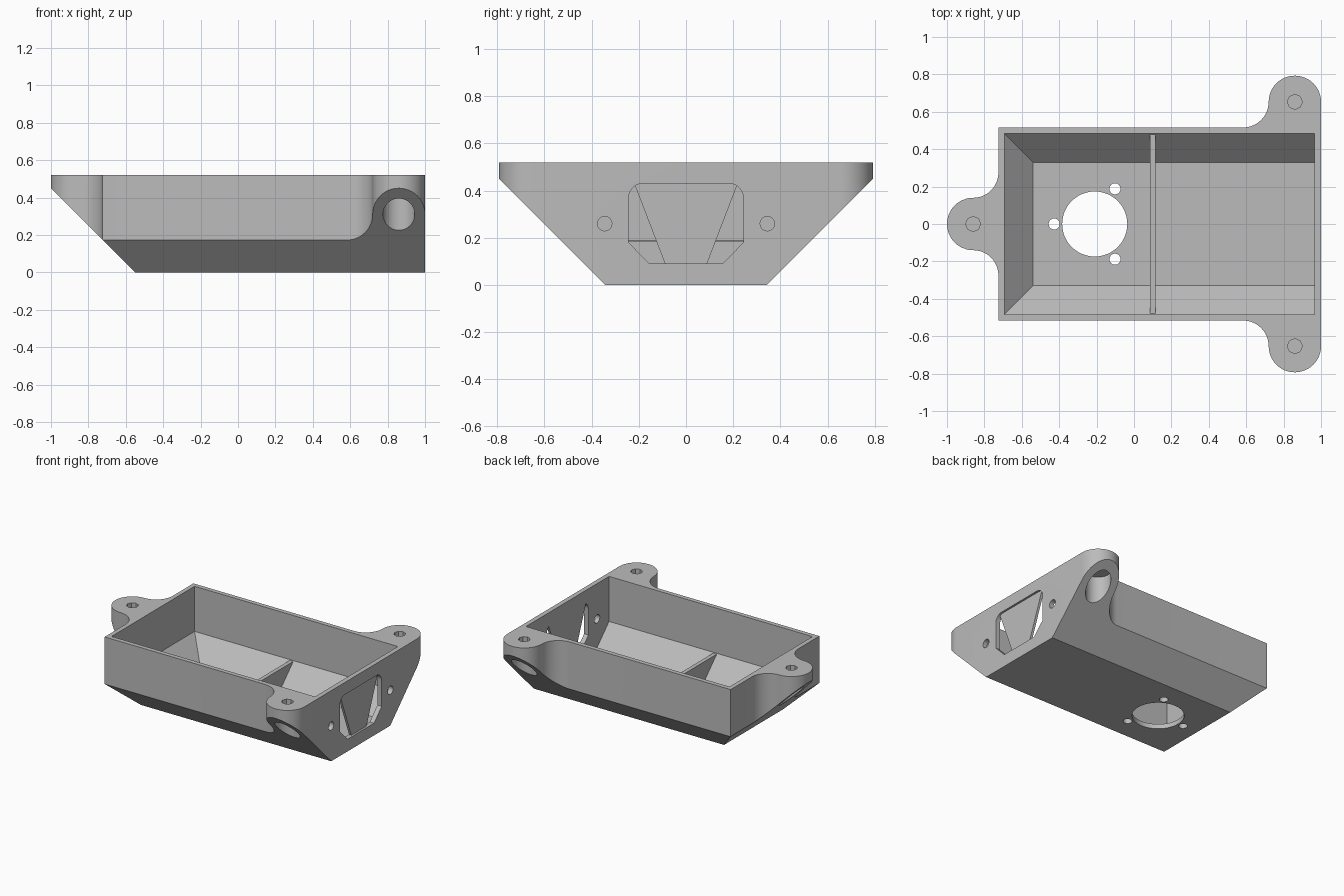
import bpy
import bmesh
from math import cos, sin, radians, pi
from mathutils import Matrix

if "Cube" in bpy.data.objects:
    bpy.data.objects.remove(bpy.data.objects["Cube"])

TOP, WALL_Y, LUG_Y, LUG_X, LUG_R = 0.52, 0.516, 0.653, 0.86, 0.14
LUGS = [(LUG_X, LUG_Y), (LUG_X, -LUG_Y), (-LUG_X, 0)]

grey = bpy.data.materials.new("plain grey")
grey.use_nodes = True
grey.diffuse_color = (0.5, 0.5, 0.5, 1)
grey.node_tree.nodes["Principled BSDF"].inputs["Base Color"].default_value = grey.diffuse_color


def finish(bm, name):
    bmesh.ops.recalc_face_normals(bm, faces=bm.faces)
    mesh = bpy.data.meshes.new(name)
    bm.to_mesh(mesh)
    bm.free()
    mesh.materials.append(grey)
    obj = bpy.data.objects.new(name, mesh)
    bpy.context.collection.objects.link(obj)
    return obj


def hull(name, levels):
    """Convex solid through stacked rectangles (x0, x1, half width, z)."""
    bm = bmesh.new()
    for x0, x1, y, z in levels:
        for p in ((x0, -y, z), (x1, -y, z), (x1, y, z), (x0, y, z)):
            bm.verts.new(p)
    bmesh.ops.convex_hull(bm, input=bm.verts)
    bmesh.ops.dissolve_limit(bm, angle_limit=0.01, verts=bm.verts, edges=bm.edges)
    return finish(bm, name)


def prism(name, points, low, high, along_x=False):
    """Extrude a flat outline along z, or a (y, z) outline along x."""
    bm = bmesh.new()
    verts = [bm.verts.new((low, *p) if along_x else (*p, low)) for p in points]
    bmesh.ops.remove_doubles(bm, verts=verts, dist=0.001)
    face = bm.faces.new([v for v in verts if v.is_valid])
    ext = bmesh.ops.extrude_face_region(bm, geom=[face])["geom"]
    d = high - low
    bmesh.ops.translate(bm, vec=(d, 0, 0) if along_x else (0, 0, d),
                        verts=[v for v in ext if isinstance(v, bmesh.types.BMVert)])
    return finish(bm, name)


def arc(cx, cy, r, start, end, n=12):
    angles = [radians(start + (end - start) * i / n) for i in range(n + 1)]
    return [(cx + r * cos(a), cy + r * sin(a)) for a in angles]


def drill(x, y, r, low, high, sides=32, along_x=False):
    pts = [(x + r * cos(2 * pi * i / sides), y + r * sin(2 * pi * i / sides)) for i in range(sides)]
    return prism("drill", pts, low, high, along_x)


def boolean(obj, tool, operation="DIFFERENCE"):
    mod = obj.modifiers.new("cut", "BOOLEAN")
    mod.operation, mod.solver, mod.object = operation, "EXACT", tool
    bpy.context.view_layer.objects.active = obj
    bpy.ops.object.modifier_apply(modifier=mod.name)
    bpy.data.objects.remove(tool)


def mirrored(half):
    return half + [(-y, z) for y, z in reversed(half)]


# Plan outline with three rounded mounting lugs blended into the walls
half = arc(-LUG_X, 0, LUG_R, 180, 90)
half += arc(-LUG_X, 0.275, 0.135, -90, 0)
half += [(-0.725, WALL_Y)]
half += arc(0.583, LUG_Y, 0.137, -90, 0)
half += arc(LUG_X, LUG_Y, LUG_R, 180, 0, 24)
outline = half + [(x, -y) for x, y in reversed(half[1:])]
tray = prism("tray_body", outline, -0.1, TOP)

# Slope the underside on three sides
boolean(tray, hull("slopes", [(-0.55, 1.2, 0.343, 0), (-1.55, 1.2, 1.343, 1)]), "INTERSECT")

# Hollow the inside
boolean(tray, hull("cavity", [(-0.54, 0.965, 0.33, 0.035), (-0.692, 0.965, 0.483, 0.188),
                              (-0.692, 0.965, 0.483, 0.7)]))

# Blind screw holes above wide bores in the lugs
for x, y in LUGS:
    boolean(tray, drill(x, y, 0.04, 0.46, 0.7, 8))
    boolean(tray, drill(x, y, 0.085, -0.2, 0.43))

# Round floor opening with three small holes around it
boolean(tray, drill(-0.21, 0, 0.174, -0.1, 0.1, 48))
for a in (60, 180, 300):
    a = radians(a)
    boolean(tray, drill(-0.21 + 0.217 * cos(a), 0.217 * sin(a), 0.03, -0.1, 0.1, 16))

# Window and two round holes in the end wall
window = mirrored([(0.155, 0.09), (0.243, 0.18)] + arc(0.183, 0.37, 0.06, 0, 90, 6))
boolean(tray, prism("window", window, 0.9, 1.1, True))
for y in (-0.345, 0.345):
    boolean(tray, drill(y, 0.26, 0.031, 0.9, 1.1, 16, True))

# Tapered web left standing in the window
web = prism("window_web", mirrored([(0.085, 0.08), (0.222, 0.436)]), 0.967, 0.985, True)

# Low rib across the floor
rib = hull("floor_rib", [(0.085, 0.115, 0.34, 0.02), (0.085, 0.115, 0.5, 0.184)])

bpy.ops.object.select_all(action="DESELECT")
for obj in (tray, web, rib):
    obj.select_set(True)
bpy.context.view_layer.objects.active = tray
bpy.ops.object.shade_smooth_by_angle(angle=radians(30))
